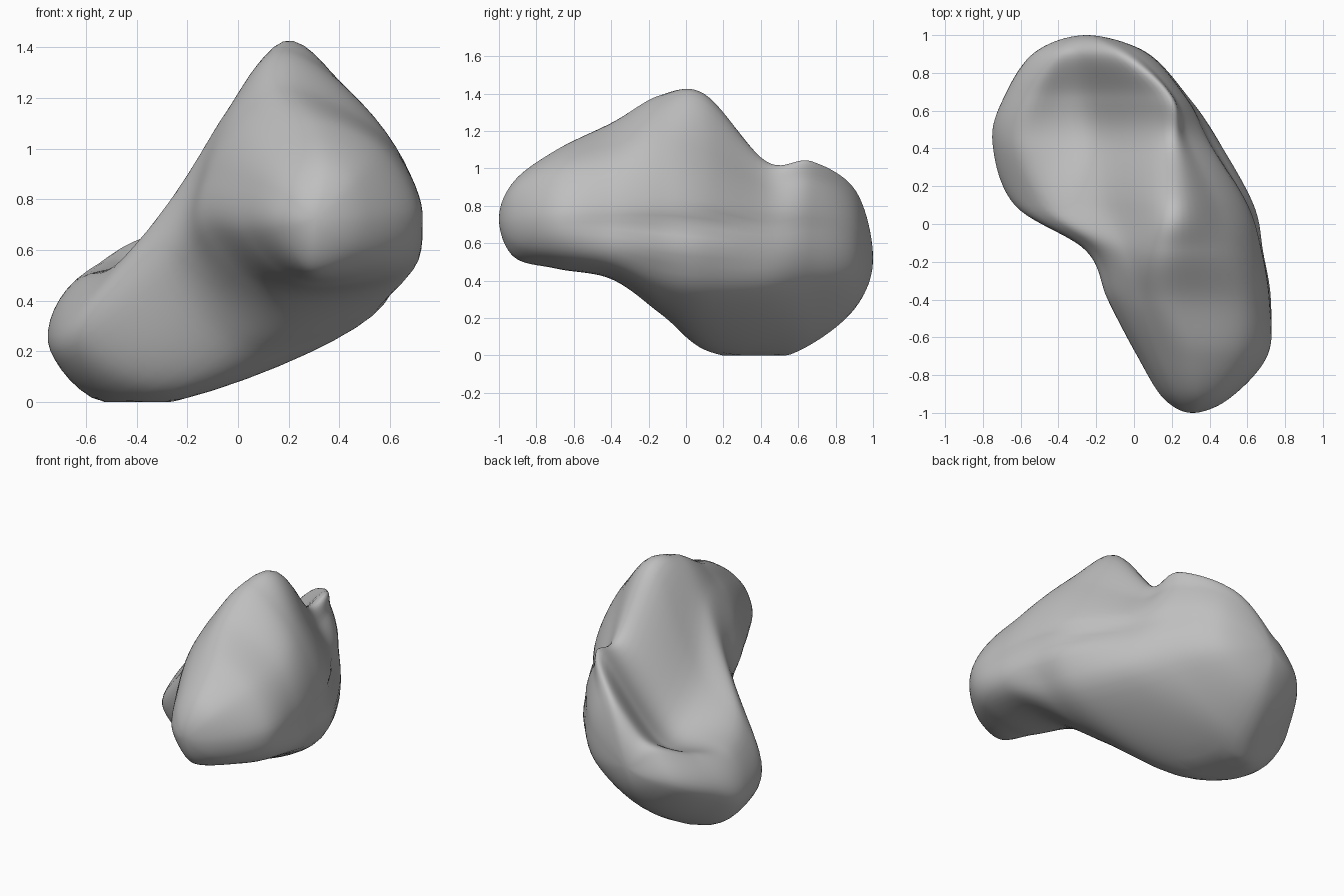
import bpy
import bmesh
import math

AROUND = 8    # spline steps between neighbouring section points
ALONG = 10    # spline steps between neighbouring sections

cube = bpy.data.objects.get("Cube")
if cube:
    bpy.data.objects.remove(cube, do_unlink=True)

# Cross-sections in hundredths: y, then (x, z) of the left side, shoulder,
# hollow, crest, upper right, right side, underside and bottom points
SECTIONS = [
    (-92, 16, 69, 18, 82, 25, 90, 35, 93, 46, 87, 51, 72, 45, 59, 29, 53),
    (-69, 3, 67, 4, 88, 14, 103, 32, 110, 57, 99, 71, 74, 61, 53, 26, 47),
    (-40, -12, 67, -10, 92, 3, 114, 22, 124, 58, 105, 72, 75, 64, 48, 16, 42),
    (-14, -24, 54, -20, 84, -5, 114, 18, 139, 52, 114, 68, 75, 56, 38, 5, 23),
    (10, -62, 24, -50, 52, -17, 80, 18, 139, 45, 110, 61, 73, 51, 33, -22, 3),
    (43, -74, 20, -62, 49, -21, 58, 16, 102, 30, 92, 42, 68, 37, 33, -40, -2),
    (67, -68, 30, -56, 54, -26, 58, 15, 102, 22, 93, 28, 70, 22, 38, -32, 6),
    (91, -52, 42, -42, 61, -29, 69, -9, 87, 0, 82, 6, 66, 2, 43, -27, 26),
]
FRONT_TIP = (0.31, -1.0, 0.73)
BACK_TIP = (-0.25, 1.0, 0.52)


def spline(a, b, c, d, t):
    """Smooth curve from b to c, with a and d as outer neighbours."""
    return tuple(
        q + 0.5 * t * (r - p + t * (2 * p - 5 * q + 4 * r - s + t * (3 * (q - r) + s - p)))
        for p, q, r, s in zip(a, b, c, d)
    )


def section_ring(row):
    """Closed smooth outline through the points of one section."""
    y = row[0] / 100
    points = [(x / 100, y, z / 100) for x, z in zip(row[1::2], row[2::2])]
    count = len(points)
    ring = []
    for i in range(count):
        near = [points[(i + k) % count] for k in (-1, 0, 1, 2)]
        ring += [spline(*near, step / AROUND) for step in range(AROUND)]
    return ring


def surface_detail(point, index):
    """Flatten the base and press a long groove into the right flank."""
    x, y, z = point
    place = index / AROUND
    if 4 < place < 6:
        reach = math.exp(-((y - 0.05) / 0.45) ** 2)
        x -= 0.025 * reach * math.exp(-((z - 0.7) / 0.04) ** 2)
        x += 0.015 * reach * math.exp(-((z - 0.57) / 0.06) ** 2)
    return x, y, max(z, 0.0)


def opposite(ring):
    half = len(ring) // 2
    return ring[half:] + ring[:half]


# Rings with collapsed tips; the far side continues past each tip
rings = [section_ring(row) for row in SECTIONS]
size = len(rings[0])
chain = [opposite(rings[0]), [FRONT_TIP] * size] + rings
chain += [[BACK_TIP] * size, opposite(rings[-1])]

bm = bmesh.new()
front = bm.verts.new(FRONT_TIP)
back = bm.verts.new(BACK_TIP)
loops = []
for s in range(1, len(chain) - 2):
    for step in range(ALONG):
        if s == 1 and step == 0:
            continue
        loop = []
        for i in range(size):
            near = [chain[s + k][i] for k in (-1, 0, 1, 2)]
            point = spline(*near, step / ALONG)
            loop.append(bm.verts.new(surface_detail(point, i)))
        loops.append(loop)

# Skin between the rings and close both tips
for i in range(size):
    j = (i + 1) % size
    for a, b in zip(loops, loops[1:]):
        bm.faces.new((a[i], a[j], b[j], b[i]))
    bm.faces.new((front, loops[0][j], loops[0][i]))
    bm.faces.new((back, loops[-1][i], loops[-1][j]))
bmesh.ops.recalc_face_normals(bm, faces=bm.faces)
for face in bm.faces:
    face.smooth = True

mesh = bpy.data.meshes.new("rock_body")
bm.to_mesh(mesh)
bm.free()
rock = bpy.data.objects.new("rock_body", mesh)
bpy.context.collection.objects.link(rock)

# Plain stone colour
stone = bpy.data.materials.new("stone_grey")
stone.use_nodes = True
grey = (0.52, 0.52, 0.52, 1.0)
stone.diffuse_color = grey
stone.node_tree.nodes["Principled BSDF"].inputs["Base Color"].default_value = grey
mesh.materials.append(stone)
